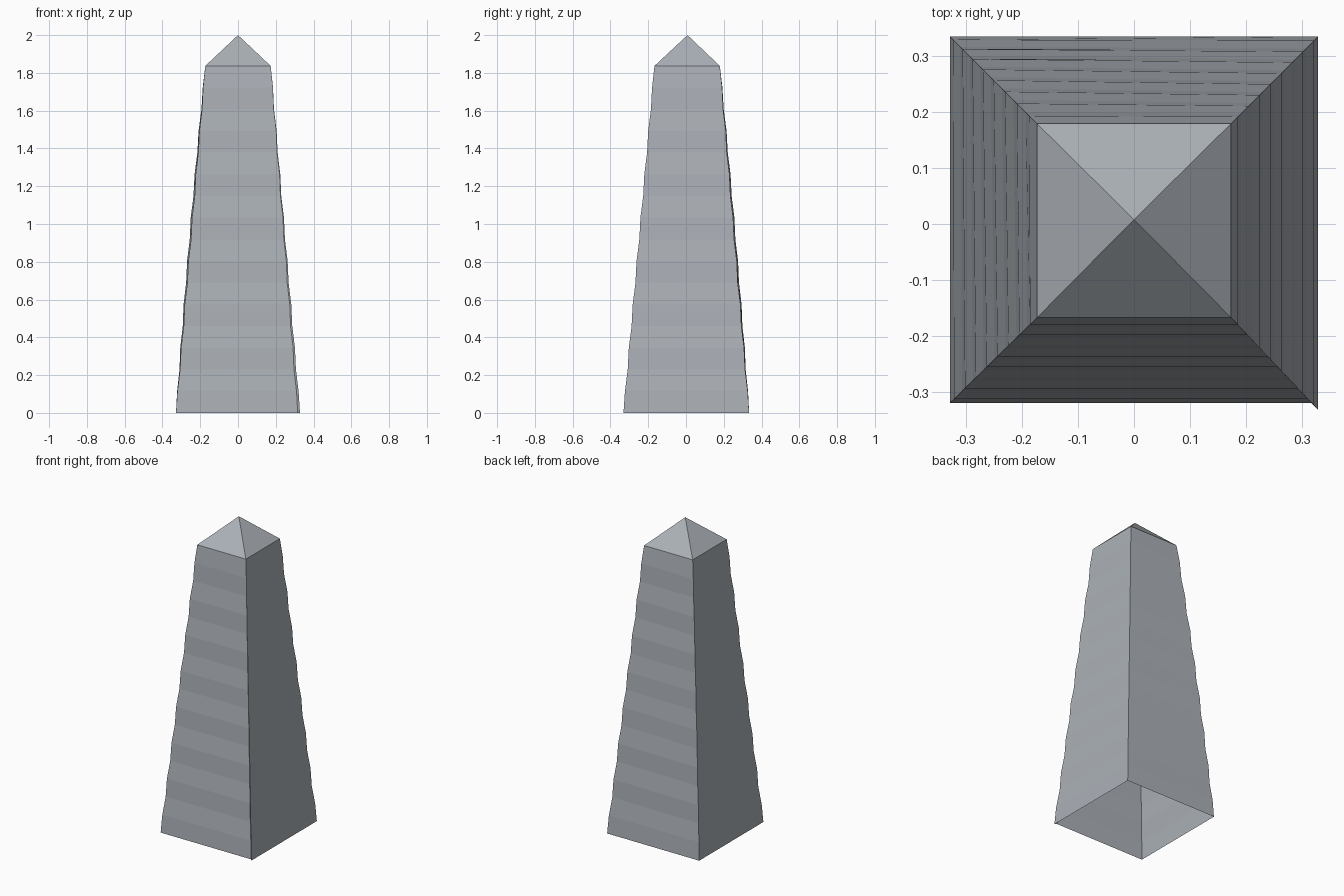
import bpy, bmesh

if "Cube" in bpy.data.objects:
    bpy.data.objects.remove(bpy.data.objects["Cube"])

# Hewn shaft: alternating steep and shallow bands between base and shoulder
STEPS = 16
H, BASE, TOP = 1.837, 0.328, 0.173
CY = 0.006  # the cap sits slightly behind centre


def ring(bm, i):
    t = i / STEPS
    ripple = 0 if i in (0, STEPS) else (0.0025 if i % 2 else -0.002)
    w = BASE + (TOP - BASE) * t + ripple
    z = H * t
    bulge = 0.007 * min(1, 4 * t * (1 - t))
    chip = 0.012 * (1 - t)
    front = CY - w + 0.003 * (1 - t)
    corners = [
        (-w, front),
        (w - chip, front),             # thin raised arris at front right
        (w, front - chip),
        (w, CY + w),
        (-w - bulge, CY + w + bulge),  # bulging back left corner
    ]
    return [bm.verts.new((x, y, z)) for x, y in corners]


# Open-bottomed tapered shaft with pyramid cap
bm = bmesh.new()
rings = [ring(bm, i) for i in range(STEPS + 1)]
for a, b in zip(rings, rings[1:]):
    for k in range(5):
        n = (k + 1) % 5
        bm.faces.new((a[k], a[n], b[n], b[k]))

apex = bm.verts.new((0, CY + 0.002, 2.0))
for k in (0, 2, 3, 4):
    bm.faces.new((rings[-1][k], rings[-1][(k + 1) % 5], apex))
bmesh.ops.remove_doubles(bm, verts=bm.verts[:], dist=0.0002)

mesh = bpy.data.meshes.new("obelisk")
bm.to_mesh(mesh)
bm.free()
obelisk = bpy.data.objects.new("obelisk", mesh)
bpy.context.collection.objects.link(obelisk)

# Blue-grey stone
stone = bpy.data.materials.new("stone")
stone.diffuse_color = (0.41, 0.44, 0.475, 1)
stone.use_nodes = True
stone.node_tree.nodes["Principled BSDF"].inputs["Base Color"].default_value = stone.diffuse_color
mesh.materials.append(stone)
